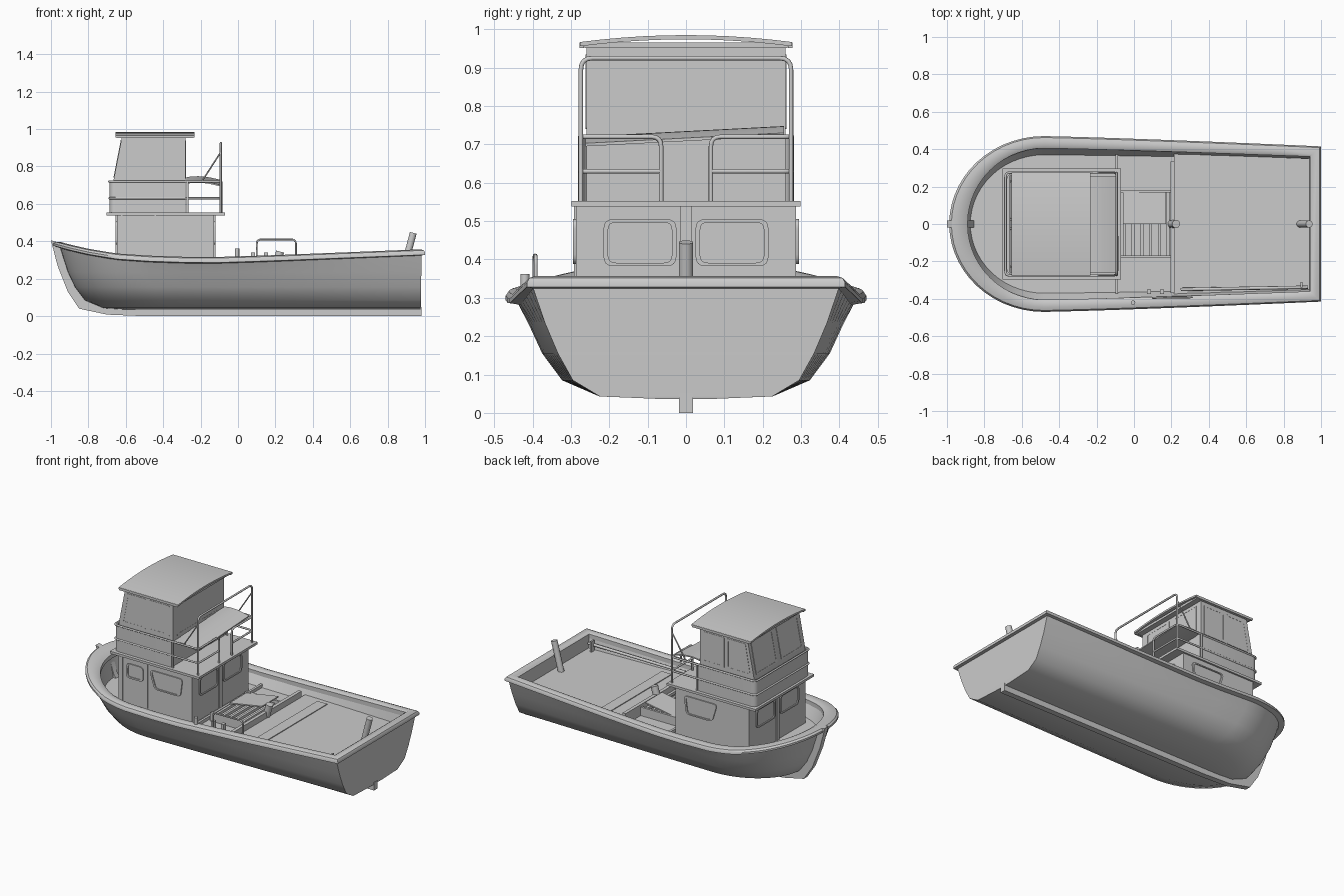
import bpy, bmesh
from math import sin, cos, pi, radians
from mathutils import Vector as V

if "Cube" in bpy.data.objects:
    bpy.data.objects.remove(bpy.data.objects["Cube"])


def make(name, verts, faces, angle=35):
    bm = bmesh.new()
    vs = [bm.verts.new(v) for v in verts]
    for f in faces:
        bm.faces.new([vs[i] for i in f])
    bmesh.ops.recalc_face_normals(bm, faces=bm.faces[:])
    me = bpy.data.meshes.new(name)
    bm.to_mesh(me)
    bm.free()
    me.shade_smooth()
    me.set_sharp_from_angle(angle=radians(angle))
    ob = bpy.data.objects.new(name, me)
    bpy.context.collection.objects.link(ob)
    return ob


def loft(name, rings, cyclic=False, caps=(True, True), angle=35):
    n, m = len(rings[0]), len(rings)
    verts = [v for r in rings for v in r]
    faces = []
    for k in range(m if cyclic else m - 1):
        a, b = k * n, (k + 1) % m * n
        faces += [(a + i, a + (i + 1) % n, b + (i + 1) % n, b + i) for i in range(n)]
    if not cyclic:
        if caps[0]:
            faces.append(range(n))
        if caps[1]:
            faces.append(range((m - 1) * n, m * n))
    return make(name, verts, faces, angle)


def prism(name, pts, axis, a, b):
    put = {'x': lambda p, t: (t, p[0], p[1]), 'y': lambda p, t: (p[0], t, p[1]),
           'z': lambda p, t: (p[0], p[1], t)}[axis]
    return loft(name, [[put(p, t) for p in pts] for t in (a, b)])


def box(name, x0, x1, y0, y1, z0, z1):
    return prism(name, [(x0, y0), (x1, y0), (x1, y1), (x0, y1)], 'z', z0, z1)


def rounded(pts, r, closed=False, n=4):
    pts = [V(p) for p in pts]
    out = []
    for i, p in enumerate(pts):
        if not closed and i in (0, len(pts) - 1):
            out.append(p)
            continue
        a, c = pts[i - 1], pts[(i + 1) % len(pts)]
        a, c = p + (a - p).normalized() * r, p + (c - p).normalized() * r
        for k in range(n + 1):
            t = k / n
            out.append(a * (1 - t) ** 2 + p * 2 * t * (1 - t) + c * t * t)
    return out


def tube(name, pts, r=.006, fillet=0, sides=8):
    pts = rounded(pts, fillet) if fillet else [V(p) for p in pts]
    rings, ref = [], None
    for i, p in enumerate(pts):
        d = (pts[min(i + 1, len(pts) - 1)] - pts[max(i - 1, 0)]).normalized()
        if ref is None:
            ref = d.orthogonal()
        ref = (ref - d * ref.dot(d)).normalized()
        s = d.cross(ref)
        rings.append([p + r * (ref * cos(2 * pi * k / sides) + s * sin(2 * pi * k / sides))
                      for k in range(sides)])
    return loft(name, rings, angle=50)


def window(name, pts, normal, depth=.007, border=.011, r=.025):
    # raised rounded frame with a recessed pane
    nrm = V(normal).normalized()
    out = rounded(pts, r, True)
    c = sum(out, V()) / len(out)
    inn = [p + (c - p).normalized() * border * 1.15 for p in out]
    lift = lambda q, d: [p + nrm * d for p in q]
    return loft(name, [lift(out, -.004), lift(out, depth), lift(inn, depth), lift(inn, .001)])


# Hull outlines: elliptical bow, nearly straight sides, square stern
SHEER = [(-1.1, .425), (-1, .41), (-.9, .383), (-.8, .36), (-.65, .335), (-.4, .318),
         (-.1, .316), (.2, .326), (1.1, .362)]


def sheer(x):
    for (a, za), (b, zb) in zip(SHEER, SHEER[1:]):
        if x <= b:
            return za + (zb - za) * (x - a) / (b - a)


def ring(xb, ym, ys, xs, z, xm=-.48):
    half = [(xm - (xm - xb) * cos(k * pi / 28), ym * sin(k * pi / 28)) for k in range(15)]
    half += [(xm + (xs - xm) * k / 8, ym + (ys - ym) * (k / 8) ** 1.2) for k in range(1, 9)]
    loop = half + [(x, -y) for x, y in half[:0:-1]]
    return [(x, y, z(x) if callable(z) else z) for x, y in loop]


def rim(t, dz):
    mix = lambda a, b: a + (b - a) * t
    return ring(mix(-.988, -.89), mix(.47, .405), mix(.415, .36), mix(1, .94),
                lambda x: sheer(x) + dz)


# Hull with inner bulwark and deck as one closed skin
loft("hull", [ring(-.62, .06, .06, .975, .036, -.3),
              ring(-.72, .226, .225, .977, .043, -.35),
              ring(-.82, .323, .295, .978, .085, -.42),
              ring(-.872, .375, .334, .979, .155, -.45),
              ring(-.91, .412, .368, .98, .235),
              ring(-.955, .447, .402, .982, lambda x: sheer(x) - .022),
              rim(.9, -.02),
              ring(-.875, .37, .347, .935, .23)])
loft("gunwale", [rim(*p) for p in [(0, -.03), (0, -.018), (.12, -.006), (.4, 0),
                                   (.8, -.001), (1, -.008), (1, -.035), (.5, -.035)]], cyclic=True)
prism("keel_and_stem", [(-1, .405), (-.965, .27), (-.91, .13), (-.85, .04), (-.7, .008), (-.5, 0),
                        (.98, 0), (.98, .05), (-.6, .06), (-.78, .13), (-.87, .25), (-.91, .38)],
      'y', -.018, .018)

# Decks, hold and working gear
prism("aft_deck", [(.215, -.375), (.938, -.35), (.938, .35), (.215, .375)], 'z', .21, .262)
box("deck_panel", .33, .4, -.325, .335, .26, .267)
box("deck_step", -.1, -.085, -.372, .372, .22, .25)
box("cross_beam", .195, .217, -.37, .335, .22, .3)
for s in (-1, 1):
    box("hatch_side", -.07, .2, s * .175 - .007, s * .175 + .007, .225, .285)
for k in range(6):
    x = -.06 + k * .047
    box("hatch_bar", x, x + .016, -.175, .175, .25, .268)
prism("leaning_board", [(-.06, .27), (.17, .31), (.17, .318), (-.06, .278)], 'y', 0, .17)
tube("mid_post", [(.195, 0, .24), (.225, 0, .345)], .022, sides=12)
tube("stern_post", [(.885, 0, .25), (.937, 0, .445)], .019, sides=12)
tube("side_pipe", [(.25, -.35, .29), (.93, -.338, .3)], .009)
tube("side_hoop", [(.1, -.395, .3), (.1, -.395, .41), (.31, -.392, .41), (.31, -.392, .31)], .005, .025)
tube("rim_bollard", [(-.005, -.42, .3), (-.005, -.42, .362)], .012, sides=10)
for x in (.08, .15):
    box("side_cleat", x - .01, x + .01, -.375, -.35, .25, .34)
box("stern_cleat", .89, .9, -.34, -.31, .26, .33)

# Lower cabin
box("cabin", -.648, -.127, -.287, .287, .22, .54)
box("cabin_roof_slab", -.702, -.07, -.298, .298, .538, .553)
box("aft_pillar", -.13, -.12, -.015, .015, .23, .54)
box("front_pillar", -.655, -.645, -.012, .012, .23, .54)
for s in (-1, 1):
    window("side_window", [(x, s * .287, z) for x, z in
                           [(-.425, .505), (-.19, .505), (-.205, .388), (-.39, .388)]], (0, s, 0))
    for x, d in ((-.127, 1), (-.648, -1)):
        window("end_window", [(x, s * y, z) for y, z in
                              [(.025, .505), (.215, .505), (.215, .383), (.025, .383)]], (d, 0, 0))
window("door_window", [(x, -.287, z) for x, z in
                       [(-.59, .505), (-.47, .505), (-.47, .412), (-.59, .412)]], (0, -1, 0))
for x in (-.622, -.443):
    box("door_trim", x - .004, x + .004, -.292, -.28, .25, .538)

# Wheelhouse with raked front
prism("wheelhouse", [(-.665, .55), (-.665, .73), (-.62, .96), (-.28, .96), (-.28, .55)],
      'y', -.26, .26)
fx = lambda z: -.665 + (z - .73) * .045 / .23
for s in (-1, 1):
    window("wheelhouse_front_window", [(fx(z), s * y, z) for y, z in
           [(.02, .94), (.235, .94), (.235, .74), (.02, .74)]], (-1, 0, .2), .003, .012, .01)
    window("wheelhouse_aft_window", [(-.28, s * y, z) for y, z in
           [(.018, .94), (.22, .94), (.22, .735), (.018, .735)]], (1, 0, 0), .002, .012, .008)
    for a, b, c, d in ((-.605, -.475, -.475, -.64), (-.455, -.305, -.305, -.455)):
        window("wheelhouse_side_window", [(x, s * .26, z) for x, z in
               [(a, .935), (b, .935), (c, .74), (d, .74)]], (0, s, 0), .002, .012, .008)

# Cambered roof with gutters
arc = [(-.276 + .552 * k / 10, .985 - .018 * (k / 5 - 1) ** 2) for k in range(11)]
prism("wheelhouse_roof", arc + [(y, z - .011) for y, z in arc[::-1]], 'x', -.655, -.232)
box("roof_trim", -.64, -.245, -.264, .264, .952, .966)
for s in (-1, 1):
    box("roof_gutter", -.65, -.237, s * .272 - .006, s * .272 + .006, .951, .966)

# Solid screen round the wheelhouse
def screen(x, y, z):
    return rounded([(-.28, -y, z), (x, -y, z), (x, y, z), (-.28, y, z)], .035)


def screen_ring(z):
    return screen(-.687, .277, z) + screen(-.679, .269, z)[::-1]


loft("upper_screen", [screen_ring(.55), screen_ring(.722)])

# Railings of the upper deck
for z in (.63, .72):
    path = [(-.09, -.065, z), (-.09, -.276, z), (-.688, -.276, z),
            (-.688, .276, z), (-.09, .276, z), (-.09, .065, z)]
    if z > .7:
        path = [(-.09, -.065, .55)] + path + [(-.09, .065, .55)]
    tube("deck_rail", path, .006, .025)
for s in (-1, 1):
    tube("rail_post", [(-.27, s * .276, .55), (-.27, s * .276, .72)])
    tube("hoop_brace", [(-.09, s * .275, .88), (-.19, s * .275, .725)], .004)
tube("tall_hoop", [(-.092, -.274, .55), (-.092, -.274, .925),
                   (-.092, .274, .925), (-.092, .274, .55)], .006, .03)

# Sagging canopy sheet behind the wheelhouse
top = []
for k in range(9):
    t = k / 8
    top.append((-.275 + .175 * t, .018 * sin(pi * (.25 + .75 * t))))
sheet = top + [(x, h - .008) for x, h in top[::-1]]
loft("canopy_sheet", [[(x, y, zb + h) for x, h in sheet] for y, zb in ((-.262, .703), (.255, .73))])
